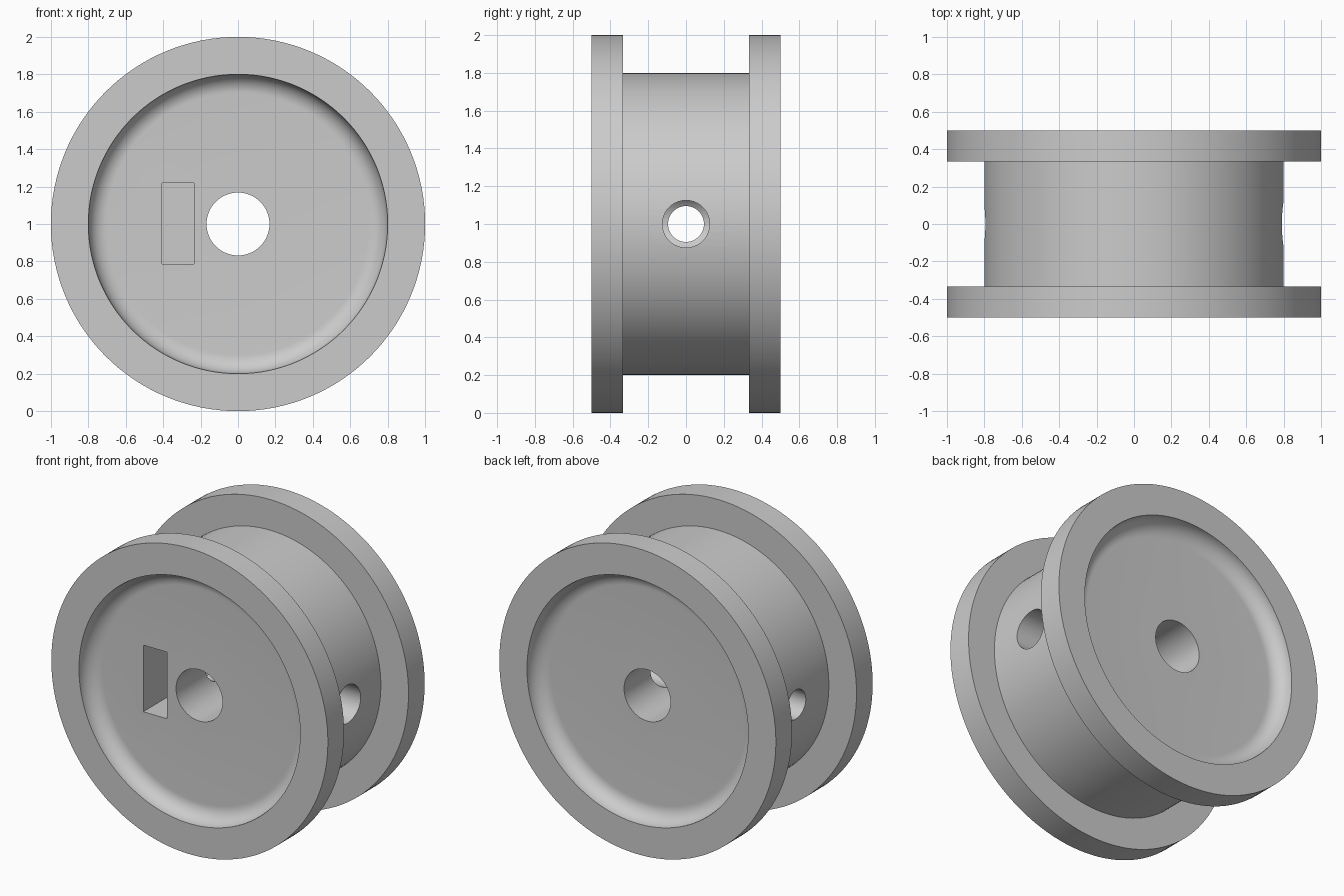
import bpy, bmesh, math
from mathutils import Matrix, Vector

if "Cube" in bpy.data.objects:
    bpy.data.objects.remove(bpy.data.objects["Cube"], do_unlink=True)

FLANGE_R, HUB_R, BORE_R = 1.0, 0.8, 0.168
HALF_W, HUB_HALF, DEPTH = 0.5, 0.333, 0.1

grey = bpy.data.materials.new("plain grey")
grey.use_nodes = True
grey.diffuse_color = (0.6, 0.6, 0.6, 1)
grey.node_tree.nodes["Principled BSDF"].inputs["Base Color"].default_value = (0.6, 0.6, 0.6, 1)


def make_object(name, bm):
    bmesh.ops.recalc_face_normals(bm, faces=bm.faces)
    mesh = bpy.data.meshes.new(name)
    bm.to_mesh(mesh)
    bm.free()
    mesh.materials.append(grey)
    obj = bpy.data.objects.new(name, mesh)
    bpy.context.collection.objects.link(obj)
    return obj


def cross_cylinder(name, radius, side):
    """Cylinder along x from the axle centre out past one side of the hub."""
    bm = bmesh.new()
    move = Matrix.Translation((side * 0.6, 0, 1)) @ Matrix.Rotation(math.pi / 2, 4, 'Y')
    bmesh.ops.create_cone(bm, cap_ends=True, segments=64, radius1=radius,
                          radius2=radius, depth=1.2, matrix=move)
    return make_object(name, bm)


def box(name, low, high):
    bm = bmesh.new()
    low, high = Vector(low), Vector(high)
    bmesh.ops.create_cube(bm, size=1, matrix=Matrix.Translation((low + high) / 2)
                          @ Matrix.Diagonal((*(high - low), 1)))
    return make_object(name, bm)


# Half profile (radius, width): bore, dished face with fillet, rim, flange, hub
half = [(BORE_R, HALF_W - DEPTH)]
for i in range(13):
    a = math.pi / 2 * i / 12
    half.append((HUB_R - DEPTH + DEPTH * math.sin(a), HALF_W - DEPTH * math.cos(a)))
half += [(FLANGE_R, HALF_W), (FLANGE_R, HUB_HALF), (HUB_R, HUB_HALF)]
profile = half + [(r, -w) for r, w in reversed(half)]

# Revolve the closed profile around the axle
bm = bmesh.new()
verts = [bm.verts.new((r, w, 1)) for r, w in profile]
edges = [bm.edges.new((v, verts[i - 1])) for i, v in enumerate(verts)]
bmesh.ops.spin(bm, geom=verts + edges, cent=(0, 0, 1), axis=(0, 1, 0),
               angle=2 * math.pi, steps=128, use_merge=True)
bmesh.ops.remove_doubles(bm, verts=bm.verts, dist=0.0001)
wheel = make_object("flanged_wheel", bm)

# Wide and narrow screw holes, and the nut slot in the front face
cutters = [
    cross_cylinder("wide_hole_cutter", 0.125, 1),
    cross_cylinder("narrow_hole_cutter", 0.095, -1),
    box("nut_slot_cutter", (-0.405, -0.7, 0.785), (-0.235, 0.215, 1.22)),
]
bpy.context.view_layer.objects.active = wheel
for cutter in cutters:
    cutter.hide_render = True
    cut = wheel.modifiers.new(cutter.name, 'BOOLEAN')
    cut.operation = 'DIFFERENCE'
    cut.solver = 'EXACT'
    cut.object = cutter
    bpy.ops.object.modifier_apply(modifier=cut.name)
    bpy.data.objects.remove(cutter, do_unlink=True)

bpy.ops.object.select_all(action='DESELECT')
wheel.select_set(True)
bpy.ops.object.shade_smooth_by_angle(angle=math.radians(30))
